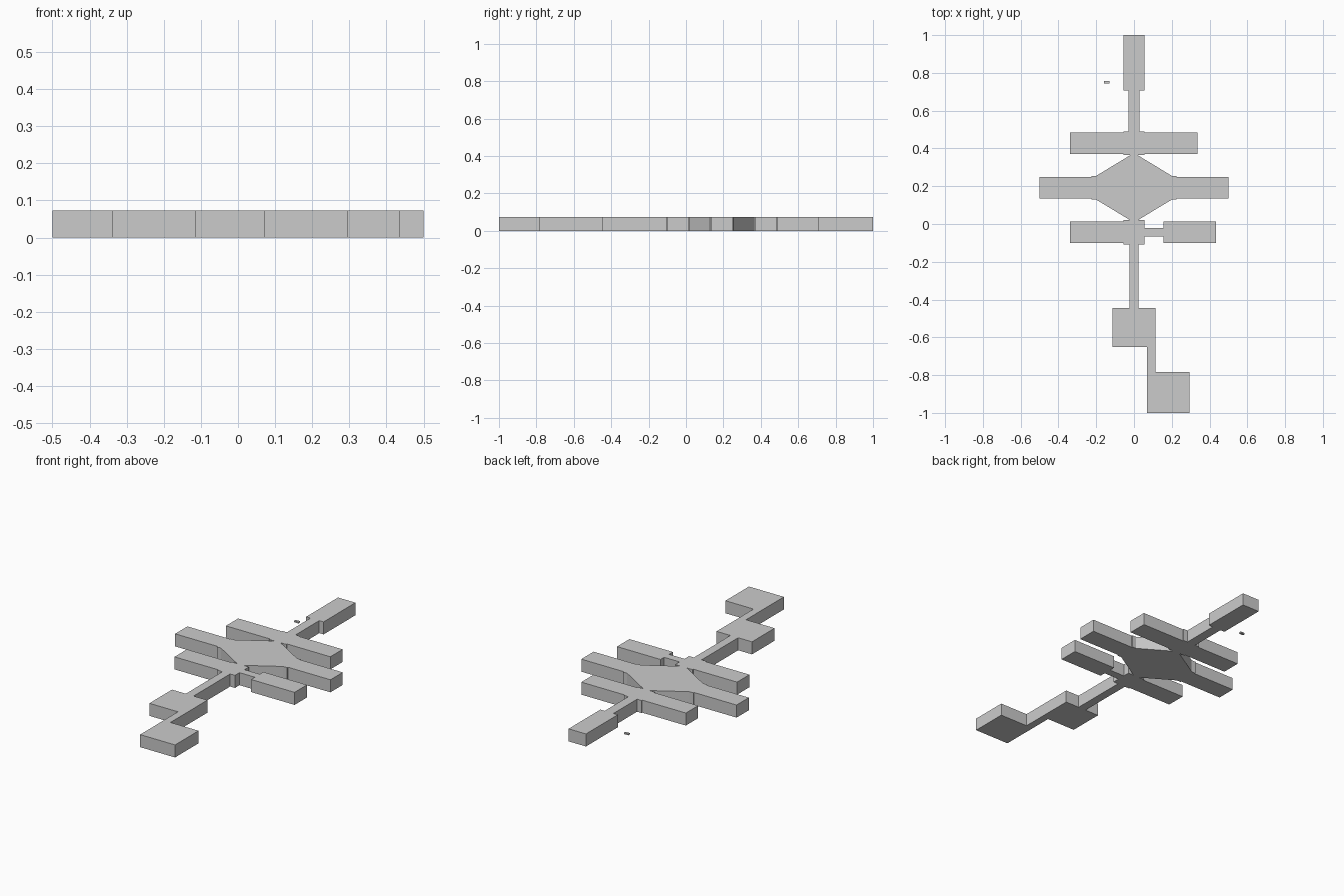
import bpy, bmesh

if "Cube" in bpy.data.objects:
    bpy.data.objects.remove(bpy.data.objects["Cube"])

H = 0.073  # common height of the plan


def prism(name, pts, z0=0.0, z1=H):
    """Extrude a counter-clockwise plan outline into a flat-faced solid."""
    bm = bmesh.new()
    face = bm.faces.new([bm.verts.new((x, y, z0)) for x, y in pts])
    ext = bmesh.ops.extrude_face_region(bm, geom=[face], use_keep_orig=True)
    top = [v for v in ext["geom"] if isinstance(v, bmesh.types.BMVert)]
    bmesh.ops.translate(bm, verts=top, vec=(0, 0, z1 - z0))
    bmesh.ops.recalc_face_normals(bm, faces=bm.faces[:])
    me = bpy.data.meshes.new(name)
    bm.to_mesh(me)
    bm.free()
    ob = bpy.data.objects.new(name, me)
    bpy.context.collection.objects.link(ob)
    return ob


def block(name, x0, x1, y0, y1, z0=0.0, z1=H):
    return prism(name, [(x0, y0), (x1, y0), (x1, y1), (x0, y1)], z0, z1)


# North end room and its corridor
block("north_room", -0.056, 0.056, 0.707, 1.0)
block("north_corridor", -0.028, 0.028, 0.49, 0.707)

# Upper junction with side wings
block("upper_junction", -0.056, 0.056, 0.364, 0.49)
block("upper_left_wing", -0.338, -0.056, 0.371, 0.484)
block("upper_right_wing", 0.056, 0.335, 0.371, 0.484)

# Central diamond hall: half profile mirrored across x
half = [(0.02, 0.02), (0.2, 0.129), (0.226, 0.129), (0.226, 0.255),
        (0.2, 0.255), (0.02, 0.364)]
prism("diamond_hall", half + [(-x, y) for x, y in reversed(half)])
for side, s in (("left", -1), ("right", 1)):
    a, b = sorted((s * 0.226, s * 0.5))
    block("middle_" + side + "_wing", a, b, 0.136, 0.249)

# Lower junction, left wing, right passage and right room
block("lower_junction", -0.056, 0.056, -0.108, 0.02)
block("lower_left_wing", -0.338, -0.056, -0.101, 0.013)
block("lower_right_passage", 0.056, 0.155, -0.066, -0.02)
block("lower_right_room", 0.155, 0.435, -0.101, 0.013)

# South corridor and the two offset rooms
block("south_corridor", -0.025, 0.025, -0.444, -0.108)
block("south_room", -0.114, 0.114, -0.652, -0.444)
block("south_link", 0.07, 0.114, -0.784, -0.652)
block("end_room", 0.07, 0.295, -1.0, -0.784)

# Small loose chip on the ground
block("loose_chip", -0.159, -0.131, 0.743, 0.758, 0.0, 0.008)
